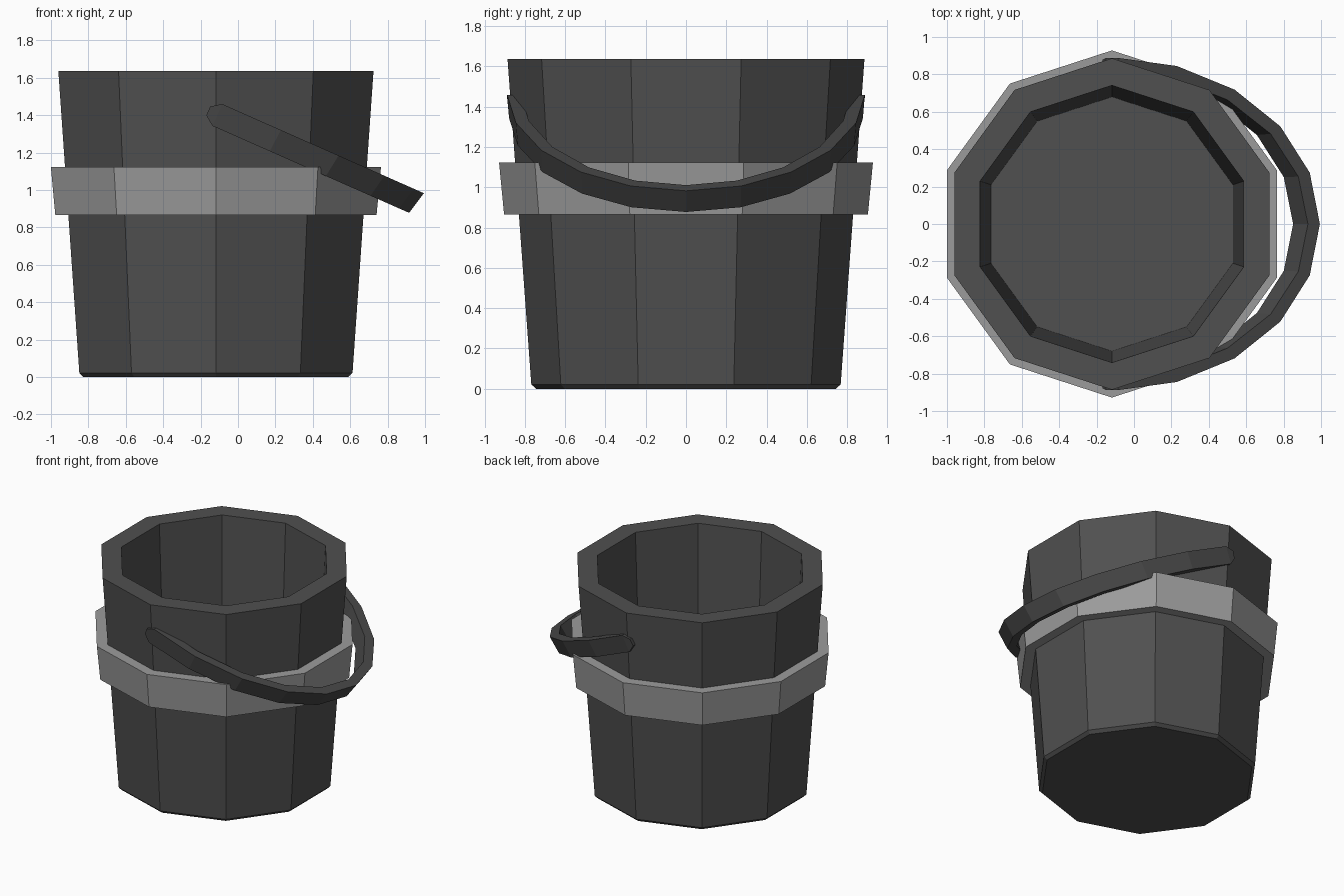
import bpy, bmesh
from math import sin, cos, pi

if "Cube" in bpy.data.objects:
    bpy.data.objects.remove(bpy.data.objects["Cube"])

CX = -0.118   # bucket axis
SIDES = 10


def material(name, grey):
    m = bpy.data.materials.new(name)
    m.diffuse_color = (grey, grey, grey, 1)
    m.use_nodes = True
    m.node_tree.nodes["Principled BSDF"].inputs["Base Color"].default_value = m.diffuse_color
    return m


def loft(name, rows, mat, caps=True, loop=False):
    """Skin a list of closed cross-sections into one flat-shaded mesh."""
    bm = bmesh.new()
    rings = [[bm.verts.new(p) for p in row] for row in rows]
    n = len(rings[0])
    pairs = list(zip(rings, rings[1:]))
    if loop:
        pairs.append((rings[-1], rings[0]))
    for a, b in pairs:
        for i in range(n):
            j = (i + 1) % n
            bm.faces.new((a[i], a[j], b[j], b[i]))
    if caps and not loop:
        bm.faces.new(rings[0][::-1])
        bm.faces.new(rings[-1])
    bmesh.ops.recalc_face_normals(bm, faces=bm.faces)
    mesh = bpy.data.meshes.new(name)
    bm.to_mesh(mesh)
    bm.free()
    mesh.materials.append(mat)
    ob = bpy.data.objects.new(name, mesh)
    bpy.context.collection.objects.link(ob)
    return ob


def ring(r, z):
    return [(CX + r * cos(pi / 2 + 2 * pi * i / SIDES),
             r * sin(pi / 2 + 2 * pi * i / SIDES), z) for i in range(SIDES)]


dark = material("dark_bucket", 0.08)
darker = material("dark_handle", 0.065)
light = material("light_band", 0.33)

# Bucket: chamfered base, tapered wall, thick rim, inner wall and floor
loft("bucket", [ring(r, z) for r, z in
                [(0.745, 0), (0.768, 0.022), (0.886, 1.637),
                 (0.741, 1.637), (0.68, 0.25)]], dark)

# Band around the bucket
loft("band", [ring(r, z) for r, z in
              [(0.903, 0.865), (0.928, 1.123), (0.82, 1.123), (0.80, 0.865)]],
     light, loop=True)

# Handle: drooping half-ellipse strap in a tilted plane
O = (-0.138, 1.413)
D = (0.914, -0.404)   # along the droop
N = (0.404, 0.914)    # across the strap


def point(d, y, n):
    return (O[0] + d * D[0] + n * N[0], y, O[1] + d * D[1] + n * N[1])


def section(t, start=None, half=0.064):
    row = []
    for reach, width, n in [(1.21, 0.888, 1), (1.14, 0.82, 1),
                            (1.11, 0.81, -1), (1.18, 0.878, -1)]:
        d = reach * sin(t) if start is None else start
        row.append(point(d, width * cos(t), n * half))
    return row


rows = [section(0, -0.023, 0.026), section(0, 0.03)]
rows += [section(pi * k / 10) for k in range(1, 10)]
rows += [section(pi, 0.03), section(pi, -0.023, 0.026)]
loft("handle", rows, darker)
